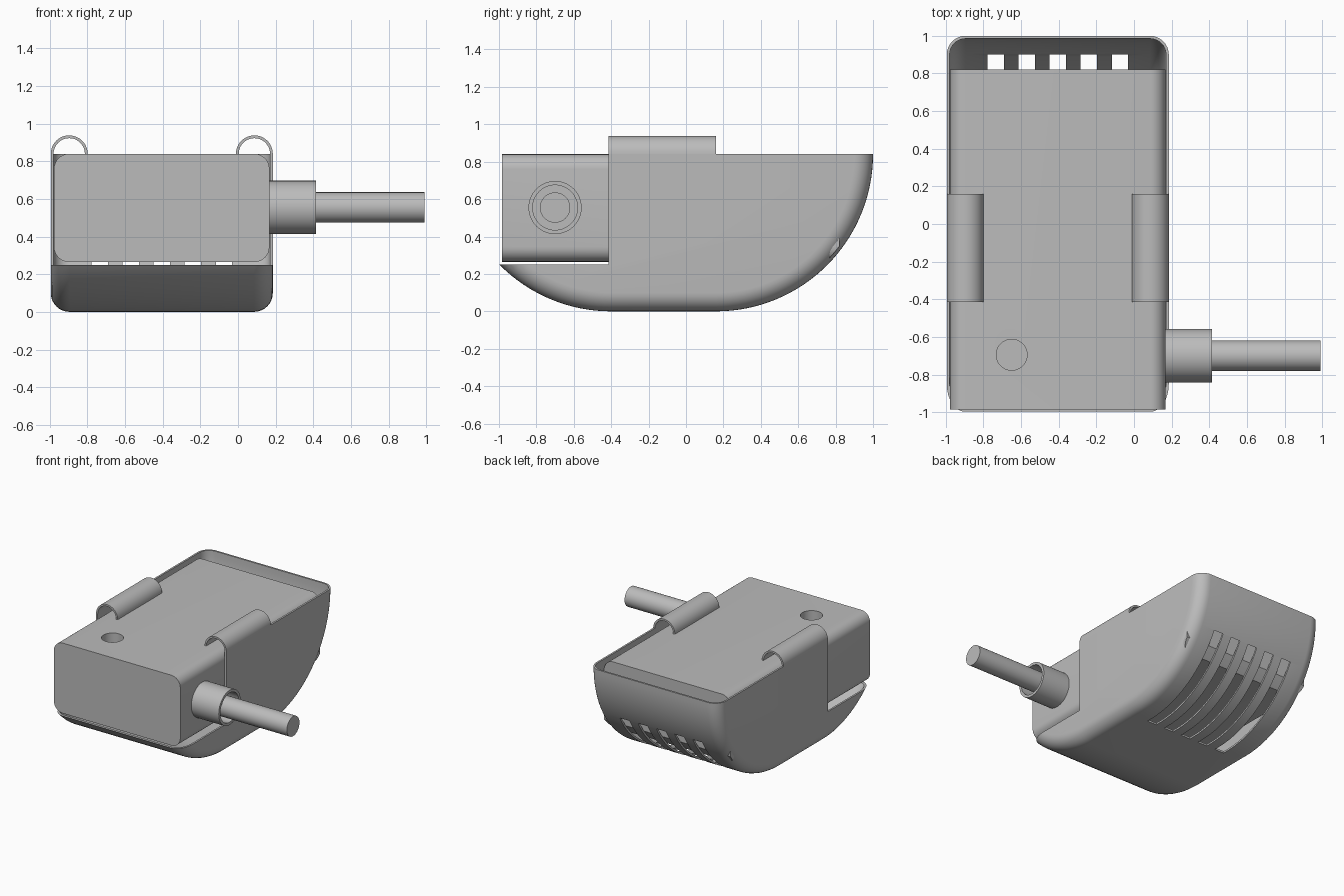
import bpy, bmesh
from math import sin, cos, pi, radians

if "Cube" in bpy.data.objects:
    bpy.data.objects.remove(bpy.data.objects["Cube"])

grey = bpy.data.materials.new("plain grey")
grey.use_nodes = True
grey.diffuse_color = (0.5, 0.5, 0.5, 1)
grey.node_tree.nodes["Principled BSDF"].inputs["Base Color"].default_value = (0.5, 0.5, 0.5, 1)

TOP = 0.84        # rim height, also the height of the arc centres
BACK_C, FRONT_C = 0.16, -0.40


def loft(name, rings):
    """Closed solid through a list of equal-length point rings."""
    bm = bmesh.new()
    loops = [[bm.verts.new(p) for p in ring] for ring in rings]
    n = len(loops[0])
    for a, b in zip(loops, loops[1:]):
        for i in range(n):
            j = (i + 1) % n
            bm.faces.new((a[i], a[j], b[j], b[i]))
    bm.faces.new(loops[0])
    bm.faces.new(loops[-1])
    bmesh.ops.recalc_face_normals(bm, faces=bm.faces)
    mesh = bpy.data.meshes.new(name)
    bm.to_mesh(mesh)
    bm.free()
    ob = bpy.data.objects.new(name, mesh)
    bpy.context.collection.objects.link(ob)
    mesh.materials.append(grey)
    return ob


def box(name, x0, x1, y0, y1, z0, z1):
    return loft(name, [[(x0, y, z0), (x1, y, z0), (x1, y, z1), (x0, y, z1)] for y in (y0, y1)])


def arc(cx, cy, r, a0, a1, n):
    return [(cx + r * cos(a0 + (a1 - a0) * i / n), cy + r * sin(a0 + (a1 - a0) * i / n))
            for i in range(n + 1)]


def rod(name, y, z, r, x0, x1):
    ring = arc(y, z, r, 0, 2 * pi, 48)[:-1]
    return loft(name, [[(x, *p) for p in ring] for x in (x0, x1)])


def hull(name, x0, x1, r, edge):
    """Boat-shaped solid with arcs at both ends and rounded side edges."""
    def ring(x, inset):
        pts = arc(BACK_C, TOP, r - inset, 0, -pi / 2, 32)
        pts += arc(FRONT_C, TOP, r - inset, -pi / 2, -pi, 32)
        pts = [(BACK_C + r - inset, 1.1)] + pts + [(FRONT_C - r + inset, 1.1)]
        return [(x, y, z) for y, z in pts]
    steps = [i * pi / 16 for i in range(9)] if edge else [pi / 2]
    near = [ring(x0 + edge * (1 - sin(a)), edge * (1 - cos(pi / 2 - a))) for a in steps] if not edge else \
        [ring(x0 + edge * (1 - cos(pi / 2 - pi / 2 + a)), edge * (1 - sin(a))) for a in steps]
    far = [[(x0 + x1 - x, y, z) for x, y, z in rg] for rg in reversed(near)]
    return loft(name, near + far)


def boolean(ob, cutter, op="DIFFERENCE"):
    cutter.hide_render = True
    mod = ob.modifiers.new("cut", "BOOLEAN")
    mod.operation, mod.solver, mod.object = op, "EXACT", cutter
    bpy.context.view_layer.objects.active = ob
    bpy.ops.object.modifier_apply(modifier=mod.name)
    bpy.data.objects.remove(cutter)


# Thin outer shell: hollow, open on top, stepped down at the front
shell = hull("outer_shell", -0.995, 0.185, 0.84, 0.10)
boolean(shell, hull("hollow_cutter", -0.98, 0.17, 0.825, 0.085), "DIFFERENCE")
boolean(shell, box("top_cutter", -2, 2, -2, 2, TOP, 2))
boolean(shell, box("front_cutter", -2, 2, -2, -0.415, 0.25, 2))

# Row of vent slots through the curved back
for i in range(5):
    x = -0.735 + 0.165 * i
    boolean(shell, box("slot_cutter", x - 0.043, x + 0.043, 0.12, 0.90, -0.5, 0.7))

# Inner block with rounded long edges, trimmed to follow the shell
block = box("inner_block", -0.978, 0.167, -0.985, 0.82, 0.265, TOP)
bm = bmesh.new()
bm.from_mesh(block.data)
long_edges = [e for e in bm.edges if abs(e.verts[0].co.y - e.verts[1].co.y) > 1]
bmesh.ops.bevel(bm, geom=long_edges, offset=0.08, segments=8, profile=0.5, affect="EDGES")
bm.to_mesh(block.data)
bm.free()
boolean(block, hull("trim_helper", -2, 2, 0.823, 0), "INTERSECT")

# Round recess in the top
hole = arc(-0.65, -0.695, 0.082, 0, 2 * pi, 48)[:-1]
boolean(block, loft("recess_cutter", [[(*p, z) for p in hole] for z in (0.54, 1.0)]))

# Hollow side collar with a rod inside
collar = rod("side_collar", -0.70, 0.555, 0.142, 0.14, 0.415)
boolean(collar, rod("collar_cutter", -0.70, 0.555, 0.12, 0.175, 0.6))
side_rod = rod("side_rod", -0.70, 0.555, 0.081, 0.14, 0.99)

# Half-round clips over the two top edges
clips = []
for name, x in (("right_clip", -0.897), ("left_clip", 0.087)):
    section = arc(x, TOP, 0.098, 0, pi, 24) + arc(x, TOP, 0.083, pi, 0, 24)
    clips.append(loft(name, [[(px, y, pz) for px, pz in section] for y in (-0.415, 0.16)]))

# Smooth shading with sharp edges kept
bpy.ops.object.select_all(action="DESELECT")
for ob in [shell, block, collar, side_rod] + clips:
    ob.select_set(True)
    bpy.context.view_layer.objects.active = ob
bpy.ops.object.shade_smooth_by_angle(angle=radians(30))
